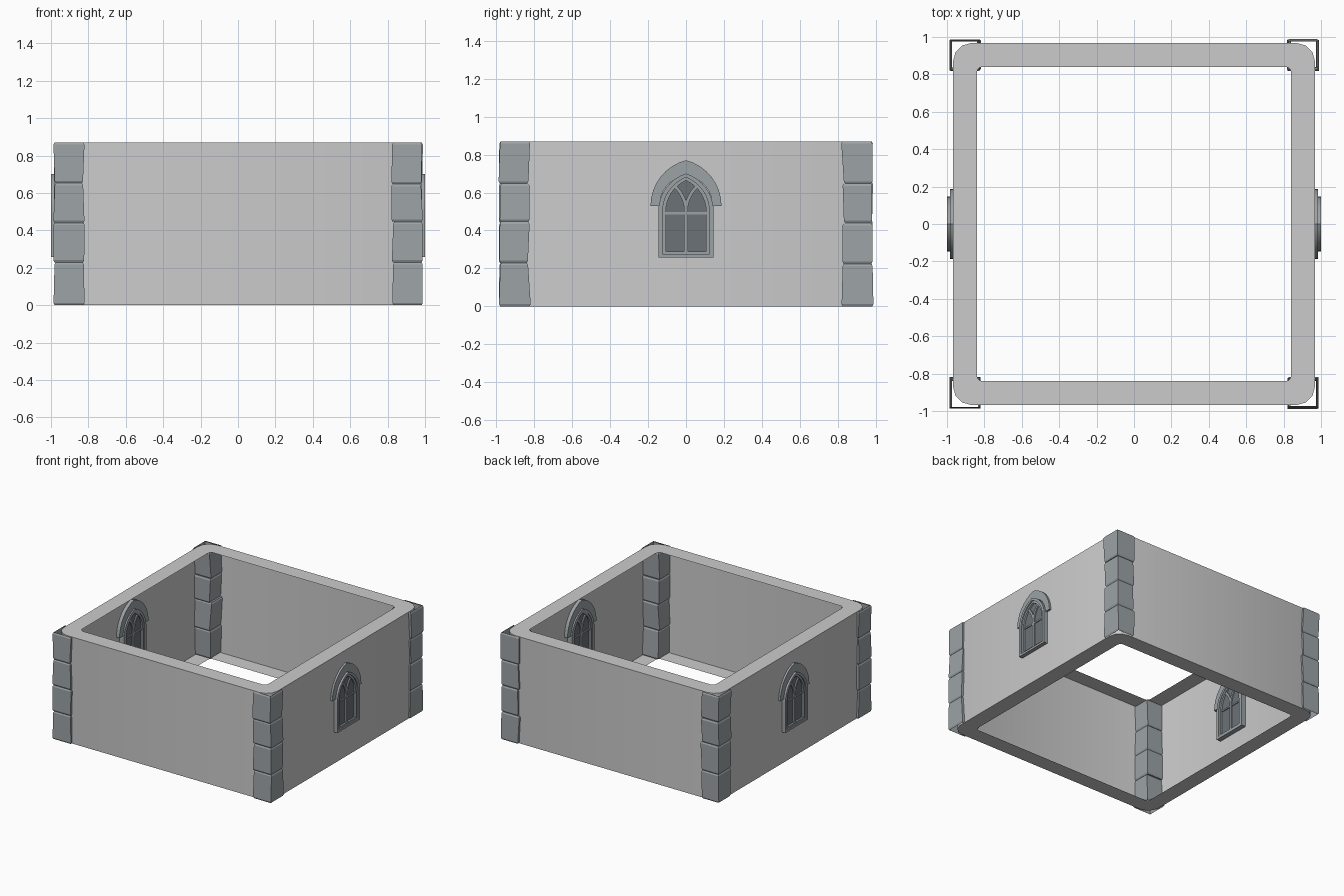
import bpy, bmesh, math, random

if "Cube" in bpy.data.objects:
    bpy.data.objects.remove(bpy.data.objects["Cube"])
random.seed(4)


def material(name, rgb):
    m = bpy.data.materials.new(name)
    m.diffuse_color = (*rgb, 1)
    m.use_nodes = True
    m.node_tree.nodes["Principled BSDF"].inputs["Base Color"].default_value = m.diffuse_color
    return m


PLASTER = material("wall_grey", (0.60, 0.60, 0.60))
STONE = material("trim_stone", (0.335, 0.366, 0.382))
GLASS = material("window_glass", (0.15, 0.17, 0.185))


def finish(name, bm, mat, angle=None):
    bmesh.ops.recalc_face_normals(bm, faces=bm.faces)
    me = bpy.data.meshes.new(name)
    bm.to_mesh(me)
    bm.free()
    me.materials.append(mat)
    ob = bpy.data.objects.new(name, me)
    bpy.context.collection.objects.link(ob)
    if angle:
        bpy.ops.object.select_all(action='DESELECT')
        ob.select_set(True)
        bpy.context.view_layer.objects.active = ob
        bpy.ops.object.shade_smooth_by_angle(angle=math.radians(angle))
    return ob


def loft(bm, loops, closed=True):
    """Join successive loops of equal length with quads."""
    rows = [[bm.verts.new(p) for p in loop] for loop in loops]
    n = len(rows[0])
    for a, b in zip(rows, rows[1:]):
        for i in range(n if closed else n - 1):
            j = (i + 1) % n
            bm.faces.new((a[i], a[j], b[j], b[i]))
    return rows


# --- wall: outer shell with a flat ledge at top and bottom, open inside ---
H = 0.87


def rounded_square(half, r, z, seg=3):
    pts = []
    for q in range(4):
        a0 = q * math.pi / 2
        cx = (half - r) * (1 if q in (0, 3) else -1)
        cy = (half - r) * (1 if q in (0, 1) else -1)
        for k in range(seg + 1):
            a = a0 + k / seg * math.pi / 2
            pts.append((cx + r * math.cos(a), cy + r * math.sin(a), z))
    return pts


bm = bmesh.new()
loft(bm, [rounded_square(0.84, 0.03, 0), rounded_square(0.968, 0.1, 0),
          rounded_square(0.968, 0.1, H), rounded_square(0.84, 0.03, H)])
wall = finish("wall", bm, PLASTER, 40)

# make sure the shell faces outward
if any(p.normal.z < -0.9 and p.center.z > 0.5 for p in wall.data.polygons):
    wall.data.flip_normals()


# --- corner stones: hollow square stacks of four rough blocks ---
def corner_stack(sx, sy):
    loops = []
    lv = [0.0] + [z + random.uniform(-0.012, 0.012) for z in (0.235, 0.45, 0.655)] + [H]

    def ring(z, lx, ly, hx, hy, inset=0.0):
        lx, ly, hx, hy = lx + inset, ly + inset, hx - inset, hy - inset
        loops.append([(sx * lx, sy * ly, z), (sx * hx, sy * ly, z),
                      (sx * hx, sy * hy, z), (sx * lx, sy * hy, z)])

    for z0, z1 in zip(lv, lv[1:]):
        lo = [random.uniform(0.818, 0.834) for _ in range(4)]
        hi = [random.uniform(0.979, 0.988) for _ in range(4)]
        bot, top = (lo[0], lo[1], hi[0], hi[1]), (lo[2], lo[3], hi[2], hi[3])
        ring(z0, *bot, 0.006)
        ring(z0 + 0.012, *bot)
        ring(z1 - 0.012, *top)
        ring(z1, *top, 0.006)
    bm = bmesh.new()
    loft(bm, loops)
    bmesh.ops.remove_doubles(bm, verts=bm.verts, dist=1e-5)
    finish("corner_stones", bm, STONE)


for sx in (-1, 1):
    for sy in (-1, 1):
        corner_stack(sx, sy)


# --- pointed windows ---
def arch(w, spring, apex, n=8):
    """Pointed arch from (w, spring) over the apex to (-w, spring)."""
    h = apex - spring
    R = (w * w + h * h) / (2 * w)
    end = math.atan2(h, R - w)
    right = [(w - R + R * math.cos(end * k / n), spring + R * math.sin(end * k / n))
             for k in range(n + 1)]
    return right + [(-y, z) for y, z in reversed(right[:-1])]


def opening(w, sill, spring, apex):
    return [(w, sill)] + arch(w, spring, apex) + [(-w, sill)]


def band(name, outer, inner, x0, x1, side, closed):
    """Solid strip between two outlines, from depth x0 to x1."""
    def lp(pts, x):
        return [(side * x, y, z) for y, z in pts]
    bm = bmesh.new()
    rows = loft(bm, [lp(outer, x0), lp(outer, x1), lp(inner, x1), lp(inner, x0),
                     lp(outer, x0)], closed)
    if not closed:
        for i in (0, -1):
            bm.faces.new([r[i] for r in rows[:4]])
    bmesh.ops.remove_doubles(bm, verts=bm.verts, dist=1e-5)
    finish(name, bm, STONE, 30)


def bar(name, y0, y1, z0, z1, x0, x1, side):
    band(name, [(y0, z0), (y0, z1)], [(y1, z0), (y1, z1)], x0, x1, side, False)


def window(side):
    # hood over the arch
    band("window_hood", arch(0.187, 0.53, 0.77), arch(0.14, 0.53, 0.69),
         0.94, 0.984, side, False)
    # stepped frame
    band("window_frame", opening(0.146, 0.258, 0.50, 0.70),
         opening(0.123, 0.276, 0.50, 0.68), 0.93, 1.0, side, True)
    band("window_inner_frame", opening(0.125, 0.274, 0.50, 0.682),
         opening(0.106, 0.288, 0.50, 0.663), 0.935, 0.99, side, True)
    # glass
    bm = bmesh.new()
    pts = opening(0.115, 0.28, 0.50, 0.672)
    rows = loft(bm, [[(side * x, y, z) for y, z in pts] for x in (0.95, 0.976)])
    for r in rows:
        bm.faces.new(r)
    finish("window_glass", bm, GLASS)
    # mullion, transom and branching tracery
    bar("mullion", -0.01, 0.01, 0.28, 0.52, 0.94, 0.987, side)
    bar("transom", -0.11, 0.11, 0.485, 0.497, 0.942, 0.983, side)
    w = 0.106
    curve = [(w - y, z) for y, z in arch(w, 0.50, 0.663, 12)[:13]]
    curve = [p for p in curve if p[0] <= 0.064]
    for s in (-1, 1):
        band("tracery", [(s * (y - 0.008), z + 0.004) for y, z in curve],
             [(s * (y + 0.008), z - 0.004) for y, z in curve],
             0.94, 0.986, side, False)


for side in (-1, 1):
    window(side)
